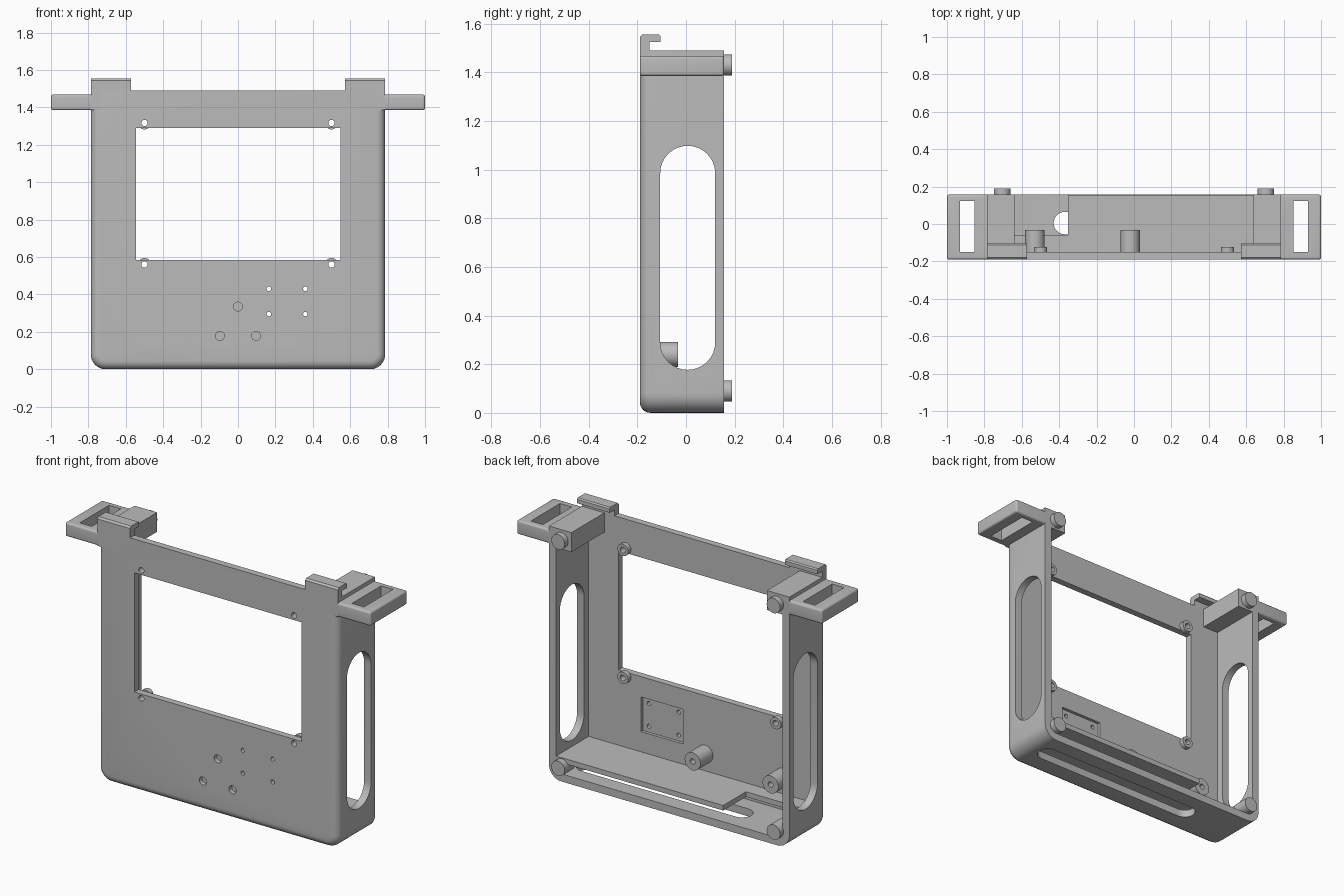
import bpy, bmesh, math
from mathutils import Vector

cube = bpy.data.objects.get("Cube")
if cube:
    bpy.data.objects.remove(cube, do_unlink=True)

grey = bpy.data.materials.new("plain grey")
grey.use_nodes = True
GREY = (0.5, 0.5, 0.5, 1)
grey.diffuse_color = GREY
grey.node_tree.nodes["Principled BSDF"].inputs["Base Color"].default_value = GREY

FRONT, INNER, BACK = -0.19, -0.15, 0.157
HALF, WALL = 0.787, 0.045


def prism(name, pts, axis, a, b, bevel=0, pick=None):
    """Extrude a 2D outline along an axis, optionally rounding chosen edges."""
    place = {"x": lambda u, v, d: (d, u, v),
             "y": lambda u, v, d: (u, d, v),
             "z": lambda u, v, d: (u, v, d)}[axis]
    bm = bmesh.new()
    ends = [[bm.verts.new(place(u, v, d)) for u, v in pts] for d in (a, b)]
    bm.faces.new(ends[0])
    bm.faces.new(ends[1][::-1])
    n = len(pts)
    for i in range(n):
        j = (i + 1) % n
        bm.faces.new((ends[0][j], ends[0][i], ends[1][i], ends[1][j]))
    bmesh.ops.recalc_face_normals(bm, faces=bm.faces)
    if bevel:
        edges = [e for e in bm.edges if pick is None or pick(e)]
        bmesh.ops.bevel(bm, geom=edges, offset=bevel, segments=5,
                        profile=0.5, affect="EDGES", clamp_overlap=True)
    mesh = bpy.data.meshes.new(name)
    bm.to_mesh(mesh)
    bm.free()
    mesh.materials.append(grey)
    obj = bpy.data.objects.new(name, mesh)
    bpy.context.collection.objects.link(obj)
    return obj


def box(name, x, y, z, bevel=0, pick=None):
    pts = [(x[0], y[0]), (x[1], y[0]), (x[1], y[1]), (x[0], y[1])]
    return prism(name, pts, "z", z[0], z[1], bevel, pick)


def arc(u, v, r, start, end, steps):
    angles = [math.radians(start + (end - start) * i / steps) for i in range(steps + 1)]
    return [(u + r * math.cos(t), v + r * math.sin(t)) for t in angles]


def peg(name, x, z, r, y0, y1):
    return prism(name, arc(x, z, r, 0, 345, 23), "y", y0, y1)


def cut(obj, cutters):
    """Subtract the cutters, bake the result and remove them."""
    for c in cutters:
        c.hide_render = True
        m = obj.modifiers.new("cut", "BOOLEAN")
        m.operation, m.solver, m.object = "DIFFERENCE", "EXACT", c
    bpy.context.view_layer.update()
    deps = bpy.context.evaluated_depsgraph_get()
    baked = bpy.data.meshes.new_from_object(obj.evaluated_get(deps))
    obj.modifiers.clear()
    obj.data = baked
    for c in cutters:
        bpy.data.objects.remove(c, do_unlink=True)


# Shell: open-backed tray with rounded lower corners and soft front edges
R = 0.08
outline = [(HALF, 1.49), (-HALF, 1.49)]
outline += arc(-HALF + R, R, R, 180, 270, 8) + arc(HALF - R, R, R, 270, 360, 8)


def soft_front(e):
    return (all(abs(v.co.y - FRONT) < 1e-4 for v in e.verts)
            and min(v.co.z for v in e.verts) < 1.4)


shell = prism("shell", outline, "y", FRONT, BACK, 0.045, soft_front)

r = R - WALL
inside = [(HALF - WALL, 2), (-HALF + WALL, 2)]
inside += arc(-HALF + R, R, r, 180, 270, 5) + arc(HALF - R, R, r, 270, 360, 5)
cutters = [prism("cavity", inside, "y", INNER, 1)]

# Side walls stop under the corner blocks and brackets
cutters.append(box("screen_window", (-0.545, 0.548), (-1, 0), (0.585, 1.29)))

# Long round-ended slots in both sides and the base
side_slot = arc(0.007, 0.985, 0.113, 0, 180, 16) + arc(0.007, 0.29, 0.113, 180, 360, 16)
for s in (-1, 1):
    cutters.append(prism("side_slot", side_slot, "x", s * 0.6, s * 0.9))
base_slot = arc(0.64, 0.005, 0.06, -90, 90, 12) + arc(-0.37, 0.005, 0.06, 90, 270, 12)
cutters.append(prism("base_slot", base_slot, "z", -0.1, 0.07))

# Recess with four small through holes, and three blind holes in front
cutters.append(box("board_recess", (0.125, 0.4), (INNER - 0.018, 0), (0.26, 0.465)))
for x in (0.165, 0.36):
    for z in (0.295, 0.43):
        cutters.append(peg("board_hole", x, z, 0.012, -0.3, 0))
for x, z in ((0, 0.335), (-0.097, 0.178), (0.097, 0.178)):
    cutters.append(peg("blind_hole", x, z, 0.024, -0.3, FRONT + 0.028))
screws = [(x, z) for x in (-0.5, 0.5) for z in (0.56, 1.317)]
for x, z in screws:
    cutters.append(peg("screw_hole", x, z, 0.017, -0.3, 0))
cut(shell, cutters)

# Screw bosses around the window
for x, z in screws:
    boss = peg("screw_boss", x, z, 0.035, INNER - 0.002, -0.123)
    cut(boss, [peg("boss_hole", x, z, 0.017, -0.3, 0)])

# Two larger posts with a pilot hole
for x in (-0.53, -0.02):
    post = peg("post", x, 0.24, 0.052, INNER - 0.002, -0.033)
    cut(post, [peg("pilot_hole", x, 0.24, 0.016, -0.09, 0.1)])

# Inner shelf with a cut-away corner
edge = HALF - WALL + 0.002
shelf = [(edge, INNER), (edge, BACK - 0.002), (-0.352, BACK - 0.002),
         (-0.352, -0.058), (-edge, -0.058), (-edge, INNER)]
prism("shelf", shelf, "z", 0.11, 0.14)

# Parts mirrored left and right
hook = [(FRONT, 1.385), (INNER, 1.385), (INNER, 1.525), (-0.105, 1.525),
        (-0.105, 1.548), (-0.112, 1.555), (FRONT + 0.01, 1.555), (FRONT, 1.545)]
for s, side in ((1, "left"), (-1, "right")):
    def span(a, b):
        return (min(s * a, s * b), max(s * a, s * b))

    box(side + "_corner_block", span(0.64, HALF), (INNER - 0.002, BACK), (1.375, 1.49))
    x0, x1 = span(0.573, HALF)
    prism(side + "_hook", hook, "x", x0, x1)

    # Bracket loop with rounded outer edges
    loop = box(side + "_bracket", span(0.75, 1.0), (FRONT, BACK), (1.385, 1.468), 0.012,
               lambda e: max(abs(v.co.x) for v in e.verts) > 0.9)
    hole = box("bracket_hole", span(0.852, 0.93), (-0.15, 0.122), (1.3, 1.6))
    cut(loop, [hole])

    # Round feet on the back
    peg(side + "_upper_foot", s * 0.705, 1.43, 0.044, 0.1, 0.19)
    peg(side + "_lower_foot", s * 0.705, 0.09, 0.044, 0.09, 0.19)

# Smooth rounded surfaces, keep hard edges crisp
bpy.ops.object.select_all(action="DESELECT")
for obj in bpy.context.scene.objects:
    if obj.type == "MESH":
        obj.select_set(True)
        bpy.context.view_layer.objects.active = obj
bpy.ops.object.shade_smooth_by_angle(angle=math.radians(30))
